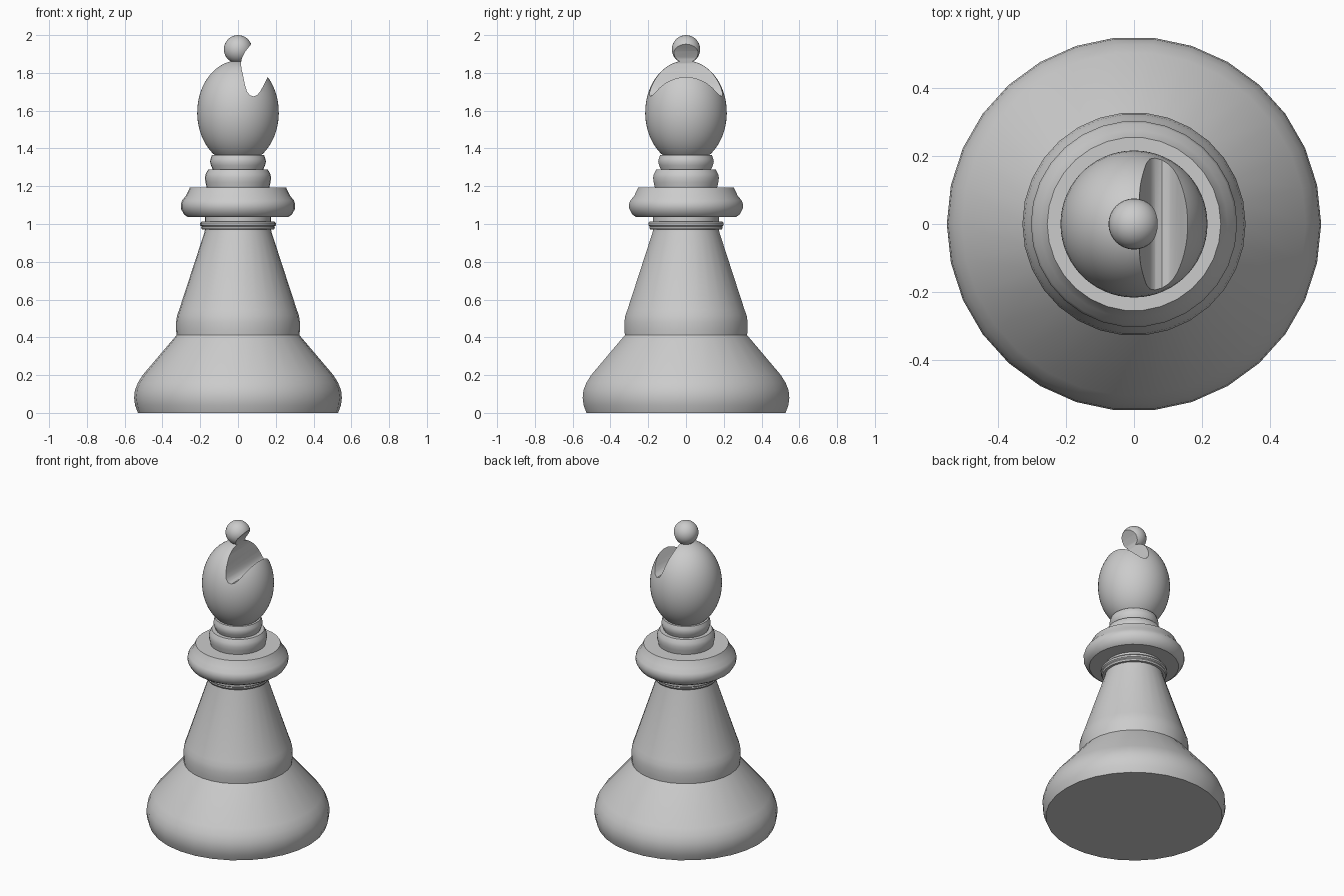
import bpy, bmesh, math

if "Cube" in bpy.data.objects:
    bpy.data.objects.remove(bpy.data.objects["Cube"])


def finish(obj, angle=30):
    bpy.ops.object.select_all(action='DESELECT')
    obj.select_set(True)
    bpy.context.view_layer.objects.active = obj
    for m in list(obj.modifiers):
        bpy.ops.object.modifier_apply(modifier=m.name)
    bpy.ops.object.shade_smooth_by_angle(angle=math.radians(angle))


def add_object(name, bm):
    bmesh.ops.recalc_face_normals(bm, faces=bm.faces)
    me = bpy.data.meshes.new(name)
    bm.to_mesh(me)
    bm.free()
    obj = bpy.data.objects.new(name, me)
    bpy.context.collection.objects.link(obj)
    return obj


def lathe(name, profile, n=30):
    """Closed turned solid from (radius, z) points; radius 0 makes a pole."""
    bm = bmesh.new()
    rings = []
    for r, z in profile:
        if r < 1e-5:
            rings.append([bm.verts.new((0, 0, z))] * n)
        else:
            rings.append([bm.verts.new((r * math.cos(2 * math.pi * i / n),
                                        r * math.sin(2 * math.pi * i / n), z)) for i in range(n)])
    for a, b in zip(rings, rings[1:]):
        for i in range(n):
            j = (i + 1) % n
            bm.faces.new(list(dict.fromkeys((a[i], a[j], b[j], b[i]))))
    for ring in (rings[0], rings[-1]):
        if ring[0] is not ring[1]:
            bm.faces.new(ring)
    return add_object(name, bm)


def oval(a, b, cz, z0, steps):
    """Profile of an ellipsoid from height z0 up to its top."""
    t0 = math.asin(max(-1, (z0 - cz) / b))
    pts = []
    for i in range(steps + 1):
        t = t0 + (math.pi / 2 - t0) * i / steps
        pts.append((a * math.cos(t), cz + b * math.sin(t)))
    return pts


# Turned foot, stem and collars
parts = {
    "base": [(.53, 0), (.545, .04), (.55, .08), (.546, .12), (.53, .16), (.505, .20), (.325, .412)],
    "stem": [(.325, .41), (.328, .44), (.328, .48), (.323, .515), (.312, .545), (.178, .955), (.175, .97)],
    "neck_ring": [(.19, .97), (.195, .98), (.193, .987), (.2, .993), (.2, 1.005), (.192, 1.014)],
    "neck": [(.175, .96), (.175, 1.04)],
    "collar": [(.268, 1.038), (.285, 1.05), (.302, 1.08), (.303, 1.105), (.296, 1.125),
               (.275, 1.15), (.255, 1.193)],
    "upper_ring": [(.165, 1.19), (.172, 1.22), (.175, 1.245), (.171, 1.265), (.158, 1.288)],
    "throat": [(.132, 1.285), (.143, 1.31), (.148, 1.33), (.145, 1.345), (.138, 1.365)],
}
for name, profile in parts.items():
    finish(lathe(name, profile))

# Head and finial, both cut by the same slot
head = lathe("head", oval(.216, .275, 1.59, 1.36, 24), 60)
finial = lathe("finial", oval(.075, .075, 1.925, 1.85, 16), 32)

# Slot cutter: rounded leaning cross-section run along y
ctrl = [(.40, 2.2), (.22, 2.1), (.115, 2.0), (.072, 1.955), (.04, 1.915), (.021, 1.88), (.015, 1.85),
        (.019, 1.82), (.027, 1.785), (.036, 1.74), (.047, 1.702), (.062, 1.682), (.082, 1.675),
        (.102, 1.683), (.12, 1.705), (.138, 1.74), (.16, 1.782), (.24, 1.90), (.40, 2.05)]
bm = bmesh.new()
face = bm.faces.new([bm.verts.new((x, -.5, z)) for x, z in ctrl])
ext = bmesh.ops.extrude_face_region(bm, geom=[face], use_keep_orig=True)
for v in ext["geom"]:
    if isinstance(v, bmesh.types.BMVert):
        v.co.y = .5
cutter = add_object("slot_cutter", bm)
cutter.hide_render = True

for obj in (head, finial):
    m = obj.modifiers.new("slot", 'BOOLEAN')
    m.operation = 'DIFFERENCE'
    m.solver = 'EXACT'
    m.object = cutter
    finish(obj, 35)
bpy.data.objects.remove(cutter)
